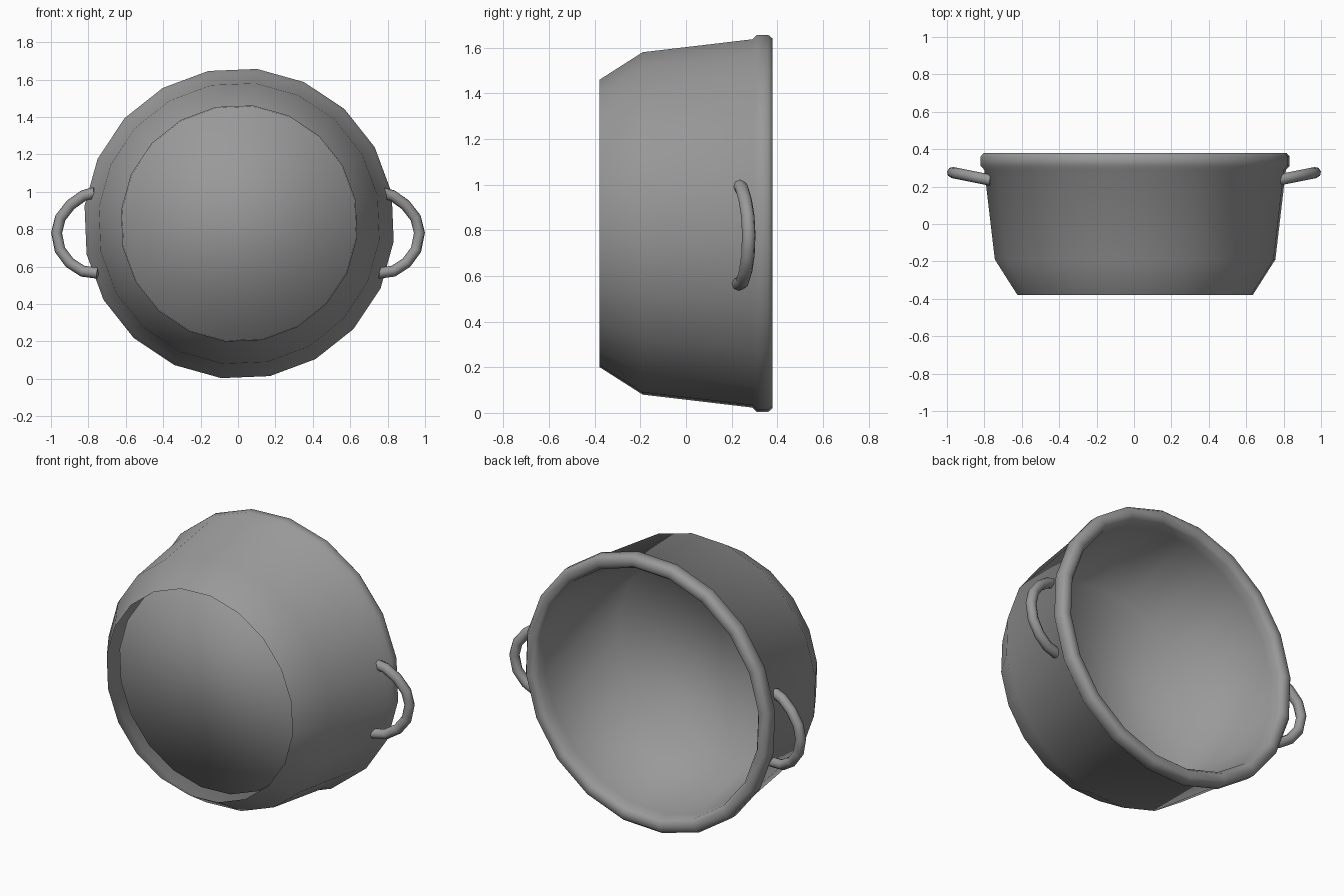
import bpy, bmesh, math

if "Cube" in bpy.data.objects:
    bpy.data.objects.remove(bpy.data.objects["Cube"])

SIDES = 20
OFFSET = math.radians(11.4)
CX, CZ = 0.006, 0.83

grey = bpy.data.materials.new("dark_grey_metal")
grey.diffuse_color = (0.32, 0.32, 0.32, 1)
grey.use_nodes = True
grey.node_tree.nodes["Principled BSDF"].inputs["Base Color"].default_value = grey.diffuse_color


def finish(obj, angle):
    bpy.ops.object.select_all(action='DESELECT')
    obj.select_set(True)
    bpy.context.view_layer.objects.active = obj
    bpy.ops.object.shade_smooth_by_angle(angle=math.radians(angle))
    obj.data.materials.clear()
    obj.data.materials.append(grey)


def lathe(name, profile):
    """Revolve (radius, y) points about the pot's horizontal axis, cap the last ring."""
    bm = bmesh.new()
    rings = []
    for r, y in profile:
        rings.append([bm.verts.new((CX + r * math.cos(OFFSET + i * math.tau / SIDES), y,
                                    CZ + r * math.sin(OFFSET + i * math.tau / SIDES)))
                      for i in range(SIDES)])
    for a, b in zip(rings, rings[1:]):
        for i in range(SIDES):
            j = (i + 1) % SIDES
            bm.faces.new((a[i], b[i], b[j], a[j]))
    bm.faces.new(rings[-1][::-1])
    mesh = bpy.data.meshes.new(name)
    bm.to_mesh(mesh)
    bm.free()
    obj = bpy.data.objects.new(name, mesh)
    bpy.context.collection.objects.link(obj)
    finish(obj, 180)


# Pot: outer wall from the open foot, rolled lip, then inner wall and floor
lathe("pot_body", [
    (0.633, -0.38), (0.755, -0.19), (0.812, 0.29),
    (0.832, 0.31), (0.832, 0.36), (0.815, 0.38),
    (0.77, 0.38), (0.75, 0.355), (0.743, 0.30),
    (0.63, -0.26)])


# Side handles: bent round bar, slightly tilted towards the rim
def handle(name, side):
    path = [(0.765, 0.995), (0.825, 0.98), (0.895, 0.93), (0.95, 0.86), (0.970, 0.78),
            (0.952, 0.69), (0.90, 0.62), (0.83, 0.575), (0.75, 0.565)]
    curve = bpy.data.curves.new(name, 'CURVE')
    curve.dimensions = '3D'
    curve.bevel_depth = 0.03
    curve.bevel_resolution = 2
    curve.use_fill_caps = True
    spline = curve.splines.new('POLY')
    spline.points.add(len(path) - 1)
    for p, (x, z) in zip(spline.points, path):
        p.co = (side * x, 0.235 + (x - 0.77) * 0.2, z, 1)
    obj = bpy.data.objects.new(name, curve)
    bpy.context.collection.objects.link(obj)
    bpy.ops.object.select_all(action='DESELECT')
    obj.select_set(True)
    bpy.context.view_layer.objects.active = obj
    bpy.ops.object.convert(target='MESH')
    finish(bpy.context.view_layer.objects.active, 50)


for label, side in (("right", 1), ("left", -1)):
    handle(label + "_handle", side)
